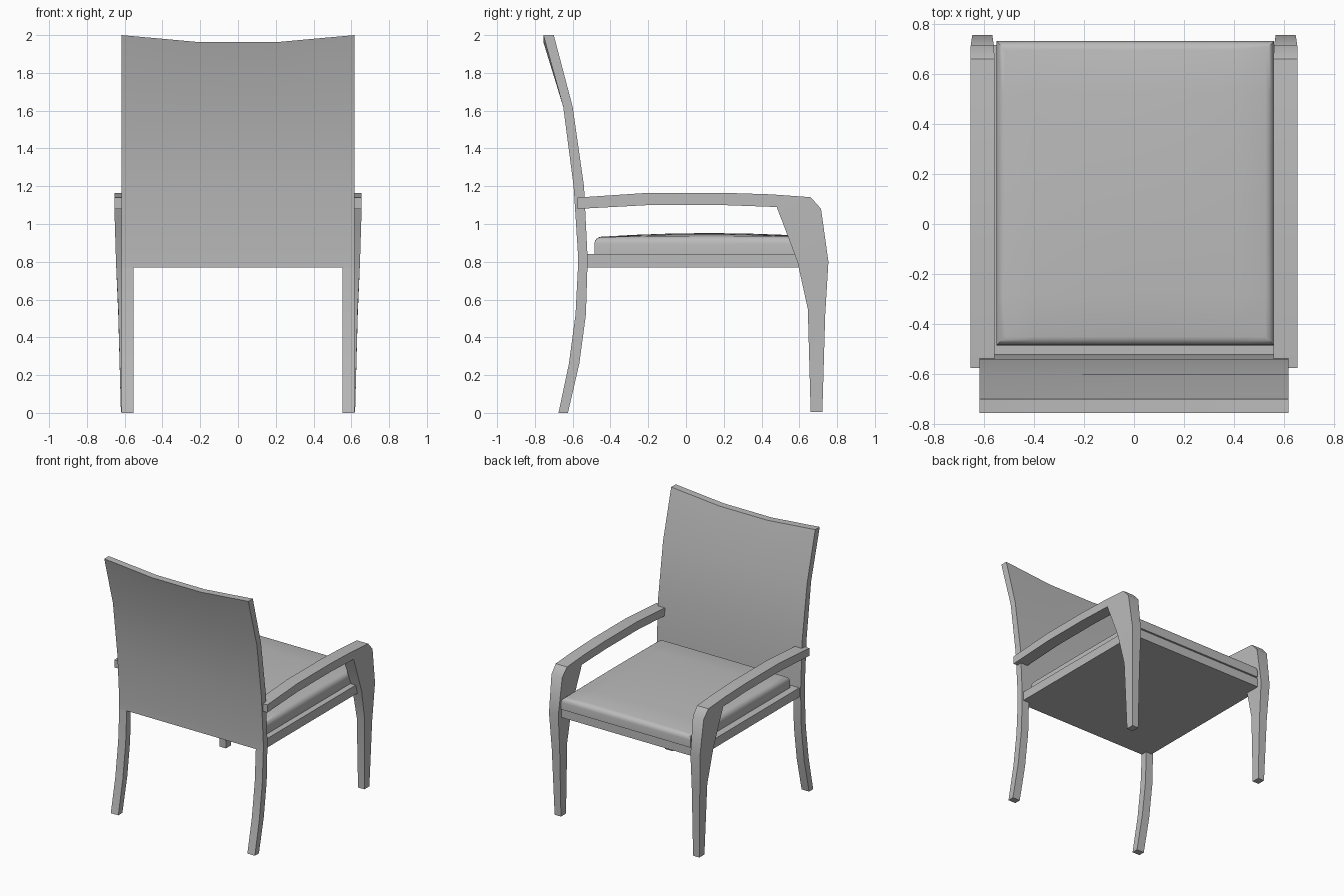
import bpy, bmesh, math

if "Cube" in bpy.data.objects:
    bpy.data.objects.remove(bpy.data.objects["Cube"])

mat = bpy.data.materials.new("plain grey")
mat.diffuse_color = (0.5, 0.5, 0.5, 1)
mat.use_nodes = True
mat.node_tree.nodes["Principled BSDF"].inputs["Base Color"].default_value = mat.diffuse_color


def finish(name, bm, smooth=True):
    bmesh.ops.recalc_face_normals(bm, faces=bm.faces)
    me = bpy.data.meshes.new(name)
    bm.to_mesh(me)
    bm.free()
    ob = bpy.data.objects.new(name, me)
    bpy.context.collection.objects.link(ob)
    me.materials.append(mat)
    if smooth:
        bpy.ops.object.select_all(action='DESELECT')
        ob.select_set(True)
        bpy.context.view_layer.objects.active = ob
        bpy.ops.object.shade_smooth_by_angle(angle=math.radians(35))
    return ob


def loft(name, rings):
    """Skin a row of equal-length point rings and cap both ends."""
    bm = bmesh.new()
    vs = [[bm.verts.new(p) for p in r] for r in rings]
    n = len(rings[0])
    for a, b in zip(vs, vs[1:]):
        for i in range(n):
            j = (i + 1) % n
            bm.faces.new((a[i], a[j], b[j], b[i]))
    bm.faces.new(vs[0])
    bm.faces.new(vs[-1])
    return finish(name, bm)


# Back legs: (z, rear y, front y), swept backwards to the floor
leg = [(0, -.675, -.625), (.26, -.62, -.565), (.52, -.585, -.53), (.77, -.572, -.522)]
# Backrest: same sweep going up
back = [(.77, -.572, -.522), (.84, -.572, -.522), (1.2, -.595, -.54),
        (1.62, -.65, -.60), (2.0, -.755, -.70)]

for side, s in (("left", -1), ("right", 1)):
    loft("back_leg_" + side, [[(s * .553, r, z), (s * .617, r, z), (s * .617, f, z), (s * .553, f, z)]
                              for z, r, f in leg])

# Backrest panel, with the top edge dipping in the middle
rings = []
for x, dip in ((-.617, 0), (-.206, .037), (.206, .037), (.617, 0)):
    top = len(back) - 1
    rear = [(x, r, z - (dip if i == top else 0)) for i, (z, r, f) in enumerate(back)]
    front = [(x, f, z - (dip if i == top else 0)) for i, (z, r, f) in enumerate(back)]
    rings.append(rear + front[::-1])
loft("backrest", rings)

# Armrest flowing into front leg: (outer y, z), (inner y, z), inner x, outer x
arm = [((-.575, 1.14), (-.575, 1.08), .557, .654),
       ((-.2, 1.165), (-.2, 1.10), .557, .654),
       ((.2, 1.165), (.2, 1.10), .557, .654),
       ((.45, 1.157), (.48, 1.09), .557, .654),
       ((.66, 1.142), (.495, 1.05), .557, .654),
       ((.715, 1.08), (.515, 1.0), .56, .652),
       ((.754, .80), (.59, .80), .566, .646),
       ((.737, .52), (.645, .55), .566, .634),
       ((.722, .005), (.66, .005), .566, .620)]
for side, s in (("left", -1), ("right", 1)):
    loft("arm_and_front_leg_" + side,
         [[(s * a, *o), (s * b, *o), (s * b, *i), (s * a, *i)] for o, i, a, b in arm])

# Seat frame
bm = bmesh.new()
bmesh.ops.create_cube(bm, size=1)
for v in bm.verts:
    v.co = (v.co.x * 1.21, .095 + v.co.y * 1.24, .805 + v.co.z * .07)
finish("seat_frame", bm, False)

# Cushion: rounded slab with a gentle crown
bm = bmesh.new()
bmesh.ops.create_cube(bm, size=1)
for v in bm.verts:
    v.co = (.005 + v.co.x * 1.11, .1225 + v.co.y * 1.215, .885 + v.co.z * .09)
edges = [e for e in bm.edges if all(v.co.z > .9 for v in e.verts)]
bmesh.ops.bevel(bm, geom=edges, offset=.035, segments=4, profile=.5, affect='EDGES')
for axis in ((1, 0, 0), (0, 1, 0)):
    for k in range(-2, 3):
        bmesh.ops.bisect_plane(bm, geom=bm.verts[:] + bm.edges[:] + bm.faces[:],
                               plane_co=(.005 + k * .2, .1225 + k * .2, 0), plane_no=axis)
for v in bm.verts:
    u, w = (v.co.x - .005) / .555, (v.co.y - .1225) / .6075
    v.co.z += .022 * max(0, 1 - u * u) ** .5 * (1 - w * w) * max(0, (v.co.z - .84) / .09)
finish("seat_cushion", bm)
